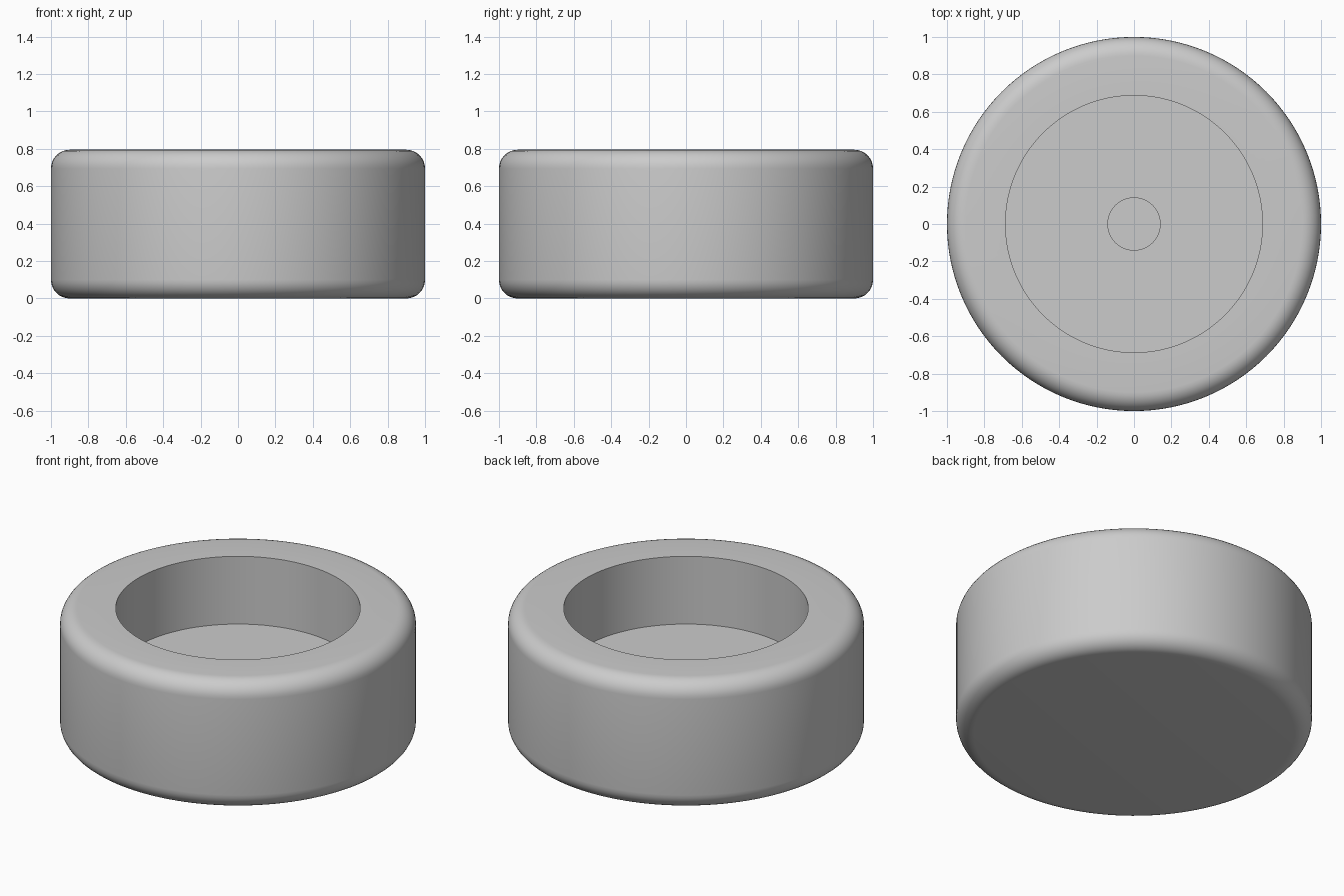
import bpy, bmesh
from math import sin, cos, pi, radians

cube = bpy.data.objects.get("Cube")
if cube:
    bpy.data.objects.remove(cube, do_unlink=True)

OUTER, HEIGHT, ROUND = 1.0, 0.795, 0.1
RECESS, FLOOR = 0.687, 0.375
HOLE, HOLE_FLOOR = 0.14, 0.2
SIDES, ARC = 128, 8


def corner(z, start):
    """Quarter round on the outer wall, as (radius, height) points."""
    return [(OUTER - ROUND + ROUND * cos(start + pi / 2 * i / ARC),
             z + ROUND * sin(start + pi / 2 * i / ARC)) for i in range(ARC + 1)]


# Half section, from the underside centre round to the blind hole centre
profile = [(0, 0)]
profile += corner(ROUND, -pi / 2)
profile += corner(HEIGHT - ROUND, 0)
profile += [(RECESS, HEIGHT), (RECESS, FLOOR), (HOLE, FLOOR),
            (HOLE, HOLE_FLOOR), (0, HOLE_FLOOR)]

# Turn the section into a solid foot
bm = bmesh.new()
verts = [bm.verts.new((r, 0, z)) for r, z in profile]
edges = [bm.edges.new(pair) for pair in zip(verts, verts[1:])]
bmesh.ops.spin(bm, geom=verts + edges, cent=(0, 0, 0), axis=(0, 0, 1),
               angle=2 * pi, steps=SIDES)
bmesh.ops.remove_doubles(bm, verts=bm.verts[:], dist=0.0001)
bmesh.ops.recalc_face_normals(bm, faces=bm.faces[:])
mesh = bpy.data.meshes.new("round_foot")
bm.to_mesh(mesh)
bm.free()
foot = bpy.data.objects.new("round_foot", mesh)
bpy.context.collection.objects.link(foot)

# Plain grey
grey = bpy.data.materials.new("light_grey")
grey.use_nodes = True
grey.diffuse_color = (0.6, 0.6, 0.6, 1)
bsdf = next(n for n in grey.node_tree.nodes if n.type == 'BSDF_PRINCIPLED')
bsdf.inputs["Base Color"].default_value = grey.diffuse_color
mesh.materials.append(grey)

# Smooth walls, crisp recess rims
bpy.ops.object.select_all(action='DESELECT')
foot.select_set(True)
bpy.context.view_layer.objects.active = foot
bpy.ops.object.shade_smooth_by_angle(angle=radians(30))
